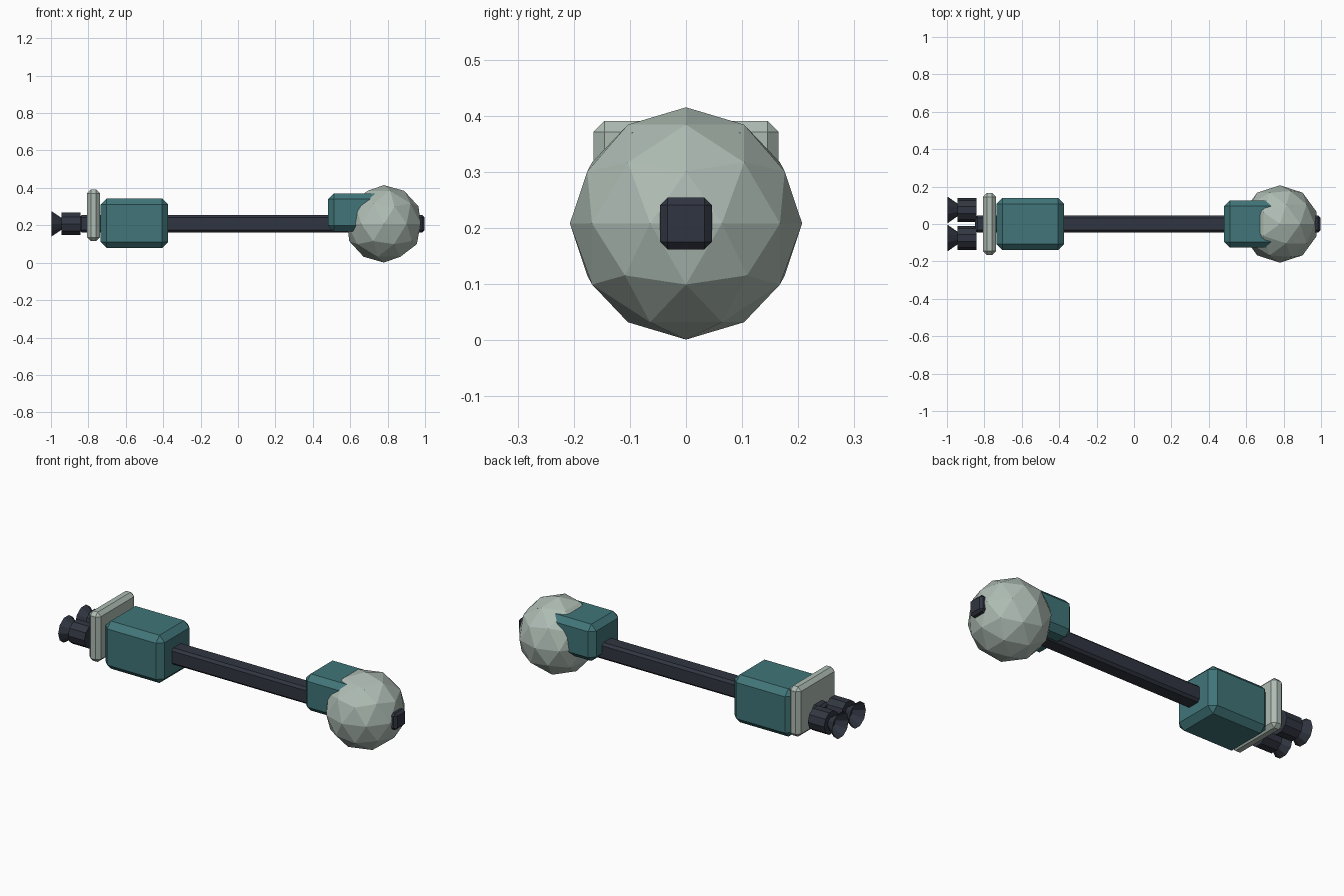
import bpy, math

if "Cube" in bpy.data.objects:
    bpy.data.objects.remove(bpy.data.objects["Cube"])


def material(name, rgb):
    m = bpy.data.materials.new(name)
    m.diffuse_color = (*rgb, 1)
    m.use_nodes = True
    m.node_tree.nodes["Principled BSDF"].inputs["Base Color"].default_value = m.diffuse_color
    return m


pale = material("pale grey green", (0.42, 0.50, 0.45))
teal = material("teal", (0.052, 0.178, 0.19))
dark = material("dark slate", (0.03, 0.036, 0.052))
MID = 0.208


def finish(name, mat):
    ob = bpy.context.object
    ob.name = name
    ob.data.materials.append(mat)
    return ob


def block(name, x0, x1, half_y, z0, z1, bevel, mat):
    """Box with single-segment chamfered edges."""
    bpy.ops.mesh.primitive_cube_add(size=1, location=((x0 + x1) / 2, 0, (z0 + z1) / 2))
    ob = finish(name, mat)
    ob.scale = (x1 - x0, 2 * half_y, z1 - z0)
    bpy.ops.object.transform_apply(location=False, rotation=False, scale=True)
    mod = ob.modifiers.new("chamfer", 'BEVEL')
    mod.width = bevel
    mod.segments = 1
    return ob


# Long spine running through the whole craft, its tip showing as the nose
block("spine", -0.85, 0.998, 0.046, MID - 0.046, MID + 0.046, 0.013, dark)

# Faceted crew sphere and the box behind it
bpy.ops.mesh.primitive_ico_sphere_add(subdivisions=2, radius=0.207, location=(0.78, 0, MID))
finish("crew_sphere", pale)
block("forward_module", 0.482, 0.872, 0.126, 0.168, 0.371, 0.03, teal)

# Rear module and shield plate
block("rear_module", -0.735, -0.373, 0.14, 0.079, 0.343, 0.032, teal)
block("shield_plate", -0.807, -0.738, 0.165, 0.115, 0.391, 0.02, pale)

# Twin engines with open flared nozzles
for side, y in (("right", -0.075), ("left", 0.075)):
    bpy.ops.mesh.primitive_cylinder_add(vertices=10, radius=0.064, depth=0.1,
                                        location=(-0.893, y, MID),
                                        rotation=(0, math.pi / 2, 0))
    finish("engine_" + side, dark)
    bpy.ops.mesh.primitive_cone_add(vertices=10, radius1=0.072, radius2=0.03, depth=0.06,
                                    end_fill_type='NOTHING',
                                    location=(-0.968, y, MID),
                                    rotation=(0, math.pi / 2, 0))
    finish("nozzle_" + side, dark)
